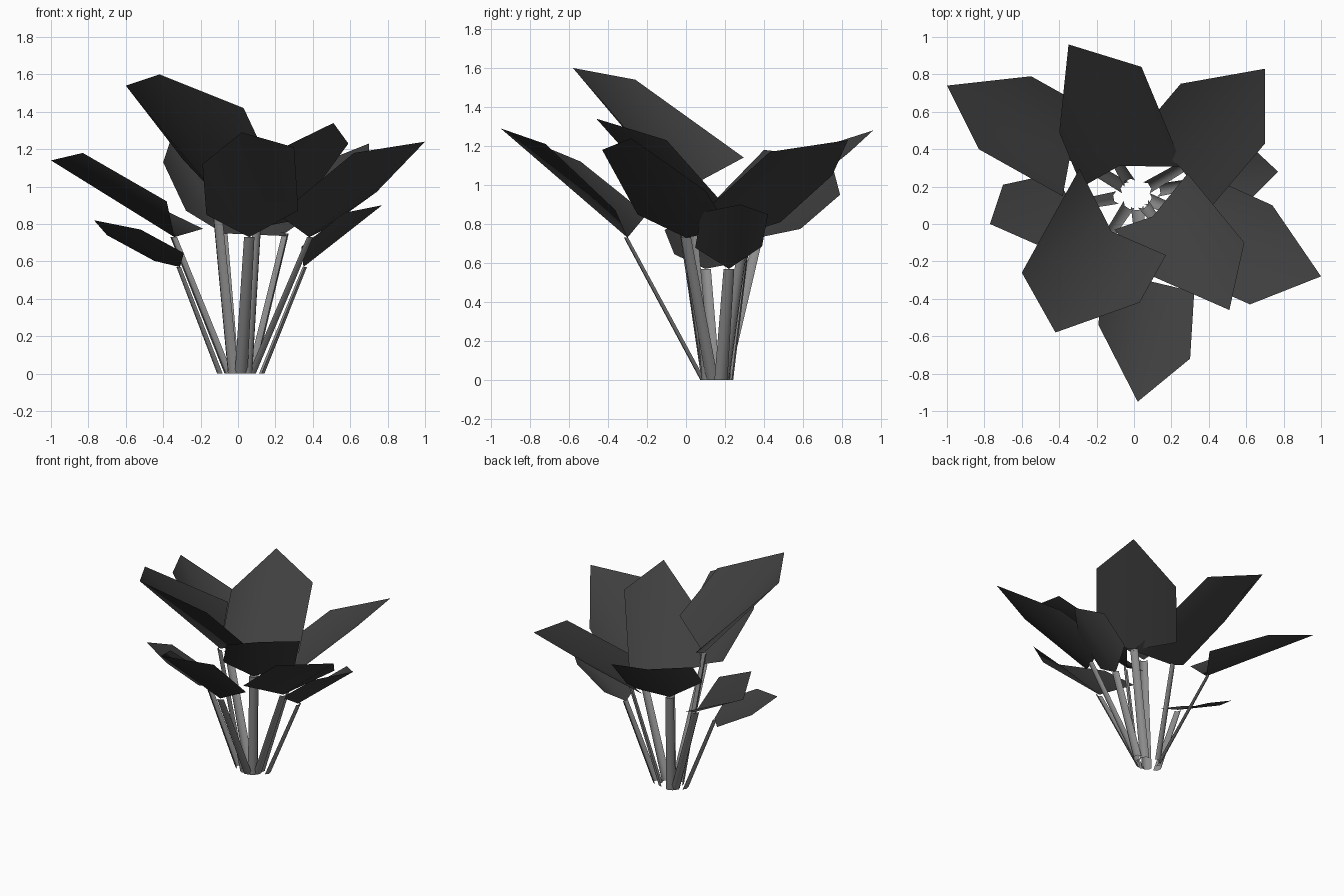
import bpy
import bmesh
from mathutils import Vector

if "Cube" in bpy.data.objects:
    bpy.data.objects.remove(bpy.data.objects["Cube"], do_unlink=True)


def make_material(name, grey):
    material = bpy.data.materials.new(name)
    material.use_nodes = True
    colour = (grey, grey, grey, 1)
    material.diffuse_color = colour
    shader = material.node_tree.nodes["Principled BSDF"]
    shader.inputs["Base Color"].default_value = colour
    shader.inputs["Roughness"].default_value = 0.9
    return material


leaf_material = make_material("dark leaf grey", 0.05)
stem_material = make_material("light stem grey", 0.27)
CLUMP_CENTRE = Vector((0.01, 0.16, 0))


def make_object(name, bm, material):
    mesh = bpy.data.meshes.new(name)
    bm.to_mesh(mesh)
    bm.free()
    mesh.materials.append(material)
    for polygon in mesh.polygons:
        polygon.use_smooth = True
    obj = bpy.data.objects.new(name, mesh)
    bpy.context.collection.objects.link(obj)


# Six-cornered blade folded along its midrib, each half a fan from the base
def make_blade(name, tip, base, halves):
    bm = bmesh.new()
    base_vert, tip_vert = bm.verts.new(base), bm.verts.new(tip)
    for shoulder, (side, lift) in halves:
        low = shoulder + (base - tip) * side + Vector((0, 0, lift))
        shoulder_vert, low_vert = bm.verts.new(shoulder), bm.verts.new(low)
        bm.faces.new((base_vert, low_vert, shoulder_vert))
        bm.faces.new((base_vert, shoulder_vert, tip_vert))
    for face in bm.faces:
        face.normal_update()
        if face.normal.z < 0:
            face.normal_flip()
    make_object(name, bm, leaf_material)


# Open channel-shaped stalk, convex on its outer side
def make_stem(name, base, spread):
    outward = (base - CLUMP_CENTRE) * Vector((1, 1, 0))
    outward.normalize()
    across = Vector((-outward.y, outward.x, 0))
    root = CLUMP_CENTRE + outward * spread
    bm = bmesh.new()
    rings = []
    for centre, width in ((root, 0.034), (base, 0.028)):
        profile = ((-1, 0), (-0.5, 0.6), (0.5, 0.6), (1, 0))
        rings.append([bm.verts.new(centre + (across * a + outward * b) * width)
                      for a, b in profile])
    lower, upper = rings
    for i in range(len(lower) - 1):
        bm.faces.new((lower[i], lower[i + 1], upper[i + 1], upper[i]))
    make_object(name, bm, stem_material)


# The two sides are (length along the midrib, lift) of the lower corners
def make_leaf(place, tip, first, second, base,
              first_side=(0.55, 0), second_side=(0.5, 0), spread=0.065):
    tip, first, second, base = map(Vector, (tip, first, second, base))
    make_blade(place + "_leaf", tip, base,
               ((first, first_side), (second, second_side)))
    make_stem(place + "_stem", base, spread)


# Tall inner leaves
make_leaf("front_right_tall", (-0.42, -0.58, 1.6), (-0.6, -0.26, 1.54),
          (0.03, -0.42, 1.42), (-0.12, -0.04, 0.96),
          first_side=(1.03, 0.26), second_side=(0.47, 0))
make_leaf("front_left_tall", (0.51, -0.46, 1.34), (0.59, -0.1, 1.23),
          (0.1, -0.28, 1.14), (0.1, 0.04, 0.78), first_side=(0.74, 0))

# Spreading middle leaves
make_leaf("front", (0.02, -0.95, 1.29), (-0.19, -0.54, 1.12),
          (0.3, -0.72, 1.21), (0.06, -0.3, 0.73),
          first_side=(0.52, 0.02), second_side=(0.55, -0.03))
make_leaf("left", (1.0, -0.28, 1.24), (0.62, -0.43, 1.18),
          (0.74, 0.1, 0.97), (0.38, 0.0, 0.73),
          first_side=(0.65, 0), second_side=(0.45, 0.03))
make_leaf("back_left", (0.7, 0.83, 1.23), (0.7, 0.43, 1.17),
          (0.25, 0.75, 1.05), (0.25, 0.3, 0.75), first_side=(0.65, 0))
make_leaf("back", (-0.35, 0.96, 1.28), (0.04, 0.84, 1.17),
          (-0.4, 0.49, 1.13), (-0.08, 0.31, 0.75),
          first_side=(0.82, 0), second_side=(0.45, -0.02))
make_leaf("back_right", (-1.0, 0.74, 1.14), (-0.55, 0.79, 0.95),
          (-0.83, 0.4, 1.18), (-0.34, 0.37, 0.73),
          first_side=(0.55, 0.05), second_side=(0.68, 0.02))

# Short low leaves
make_leaf("low_right", (-0.77, 0.0, 0.82), (-0.7, 0.21, 0.74),
          (-0.52, -0.11, 0.77), (-0.31, 0.1, 0.57), spread=0.1)
make_leaf("low_left", (0.77, 0.28, 0.9), (0.57, 0.08, 0.86),
          (0.62, 0.42, 0.85), (0.35, 0.22, 0.57), spread=0.11)
